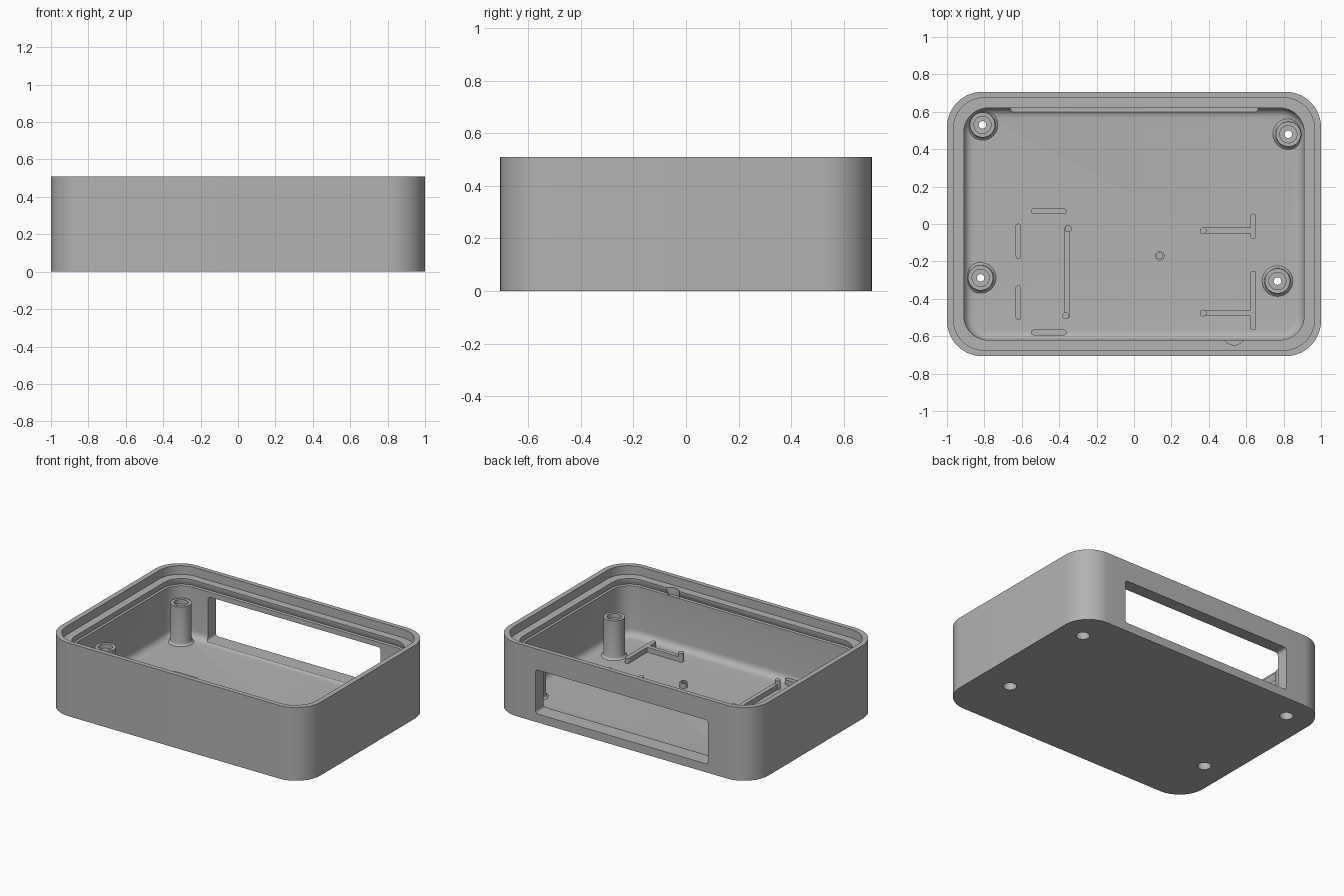
import bpy, bmesh
from math import sin, cos, pi, radians
from mathutils import Matrix

if "Cube" in bpy.data.objects:
    bpy.data.objects.remove(bpy.data.objects["Cube"])

GREY = (0.45, 0.45, 0.45, 1)
grey = bpy.data.materials.new("plain_grey")
grey.use_nodes = True
grey.diffuse_color = GREY
grey.node_tree.nodes["Principled BSDF"].inputs["Base Color"].default_value = GREY

FLOOR = 0.05
RIB_TOP = 0.085


def finish(bm, name):
    bmesh.ops.recalc_face_normals(bm, faces=bm.faces)
    me = bpy.data.meshes.new(name)
    bm.to_mesh(me)
    bm.free()
    me.materials.append(grey)
    ob = bpy.data.objects.new(name, me)
    bpy.context.collection.objects.link(ob)
    return ob


def activate(ob):
    bpy.ops.object.select_all(action='DESELECT')
    ob.select_set(True)
    bpy.context.view_layer.objects.active = ob


def smooth(ob):
    activate(ob)
    bpy.ops.object.shade_smooth_by_angle(angle=radians(30))


def outline(hx, hy, r, seg=14):
    """Rounded rectangle points, anticlockwise."""
    pts = []
    for q, (sx, sy) in enumerate([(1, 1), (-1, 1), (-1, -1), (1, -1)]):
        for i in range(seg + 1):
            a = (q + i / seg) * pi / 2
            pts.append((sx * (hx - r) + r * cos(a), sy * (hy - r) + r * sin(a)))
    return pts


def loft(name, rings, matrix=None):
    """Join rounded rectangles (hx, hy, r, z) and cap both ends."""
    bm = bmesh.new()
    loops = [[bm.verts.new((x, y, z)) for x, y in outline(hx, hy, r)]
             for hx, hy, r, z in rings]
    n = len(loops[0])
    for a, b in zip(loops, loops[1:]):
        for i in range(n):
            j = (i + 1) % n
            bm.faces.new((a[i], a[j], b[j], b[i]))
    bm.faces.new(loops[0])
    bm.faces.new(loops[-1])
    if matrix:
        bm.transform(matrix)
    return finish(bm, name)


def lathe(name, profile, x, y, seg=40):
    """Revolve a closed (radius, z) profile about a vertical axis."""
    bm = bmesh.new()
    cols = [[bm.verts.new((x + r * cos(2 * pi * k / seg),
                           y + r * sin(2 * pi * k / seg), z))
             for r, z in profile] for k in range(seg)]
    n = len(profile)
    for k in range(seg):
        a, b = cols[k], cols[(k + 1) % seg]
        for i in range(n):
            j = (i + 1) % n
            bm.faces.new((a[i], b[i], b[j], a[j]))
    ob = finish(bm, name)
    smooth(ob)
    return ob


def cylinder(name, x, y, r, z0, z1):
    bm = bmesh.new()
    bmesh.ops.create_cone(bm, cap_ends=True, segments=40, radius1=r, radius2=r,
                          depth=z1 - z0,
                          matrix=Matrix.Translation((x, y, (z0 + z1) / 2)))
    return finish(bm, name)


def cut(target, cutter):
    mod = target.modifiers.new("cut", 'BOOLEAN')
    mod.operation = 'DIFFERENCE'
    mod.solver = 'EXACT'
    mod.object = cutter
    activate(target)
    bpy.ops.object.modifier_apply(modifier=mod.name)
    bpy.data.objects.remove(cutter)


# Tray: outer wall, stepped rim, undercut groove, rounded floor edge
HX, HY, R = 0.91, 0.62, 0.13
rings = [(1, 0.707, 0.19, 0), (1, 0.707, 0.19, 0.51),
         (0.965, 0.675, 0.165, 0.51), (0.965, 0.675, 0.165, 0.45),
         (HX, HY, R, 0.45), (HX, HY, R, 0.435),
         (HX + 0.012, HY + 0.012, R + 0.012, 0.405), (HX, HY, R, 0.4)]
fillet = 0.05
for i in range(7):
    a = i / 6 * pi / 2
    inset = fillet * (1 - cos(a))
    rings.append((HX - inset, HY - inset, R - inset,
                  FLOOR + fillet * (1 - sin(a))))
tray = loft("tray_shell", rings)

# Wide opening in the back wall
window = loft("window_cutter",
              [(0.665, 0.153, 0.02, -0.15), (0.665, 0.153, 0.02, 0.15)],
              Matrix.Translation((0, 0.68, 0.212)) @ Matrix.Rotation(pi / 2, 4, 'X'))
cut(tray, window)

# Half-round notch in the front ledge
cut(tray, cylinder("notch_cutter", 0.535, -0.587, 0.06, 0.4, 0.6))

# Screw posts with a counterbore at both ends
post_profile = [(0.043, 0), (0.043, 0.15), (0.02, 0.15), (0.02, 0.29),
                (0.046, 0.29), (0.046, 0.32), (0.067, 0.32), (0.067, 0.075),
                (0.071, 0.06), (0.082, FLOOR), (0.082, 0.03), (0.05, 0.03),
                (0.05, 0)]
for name, x, y in [("back_right", -0.81, 0.53), ("back_left", 0.825, 0.48),
                   ("front_right", -0.82, -0.288), ("front_left", 0.767, -0.305)]:
    cut(tray, cylinder("post_cutter", x, y, 0.05, -0.1, 0.1))
    lathe("screw_post_" + name, post_profile, x, y)
smooth(tray)


# Low locating ribs on the floor, with rounded ends
def rib(name, x0, x1, y0, y1, w=0.015):
    hx, hy = (x1 - x0) / 2 + w, (y1 - y0) / 2 + w
    ob = loft(name, [(hx, hy, w * 0.99, FLOOR - 0.01), (hx, hy, w * 0.99, RIB_TOP)],
              Matrix.Translation(((x0 + x1) / 2, (y0 + y1) / 2, 0)))
    smooth(ob)


rib("rib_right_back", -0.535, -0.375, 0.068, 0.068)
rib("rib_right_front", -0.535, -0.375, -0.58, -0.58)
rib("rib_right_side_a", -0.618, -0.618, -0.17, -0.013)
rib("rib_right_side_b", -0.618, -0.618, -0.498, -0.343)
rib("rib_right_inner", -0.357, -0.357, -0.49, -0.025)
rib("rib_left_back_stem", 0.37, 0.637, -0.035, -0.035)
rib("rib_left_front_stem", 0.37, 0.637, -0.476, -0.476)
rib("rib_left_back_bar", 0.637, 0.637, -0.065, 0.04)
rib("rib_left_front_bar", 0.637, 0.637, -0.553, -0.265)

# Locating pins at the rib ends, and one hollow peg
for i, (x, y) in enumerate([(-0.351, -0.025), (-0.365, -0.49),
                            (0.37, -0.035), (0.37, -0.476)]):
    smooth(cylinder(f"locating_pin_{i + 1}", x, y, 0.018, FLOOR - 0.01, 0.112))
lathe("hollow_peg", [(0.015, FLOOR), (0.015, RIB_TOP), (0.025, RIB_TOP),
                     (0.025, FLOOR)], 0.138, -0.17)
